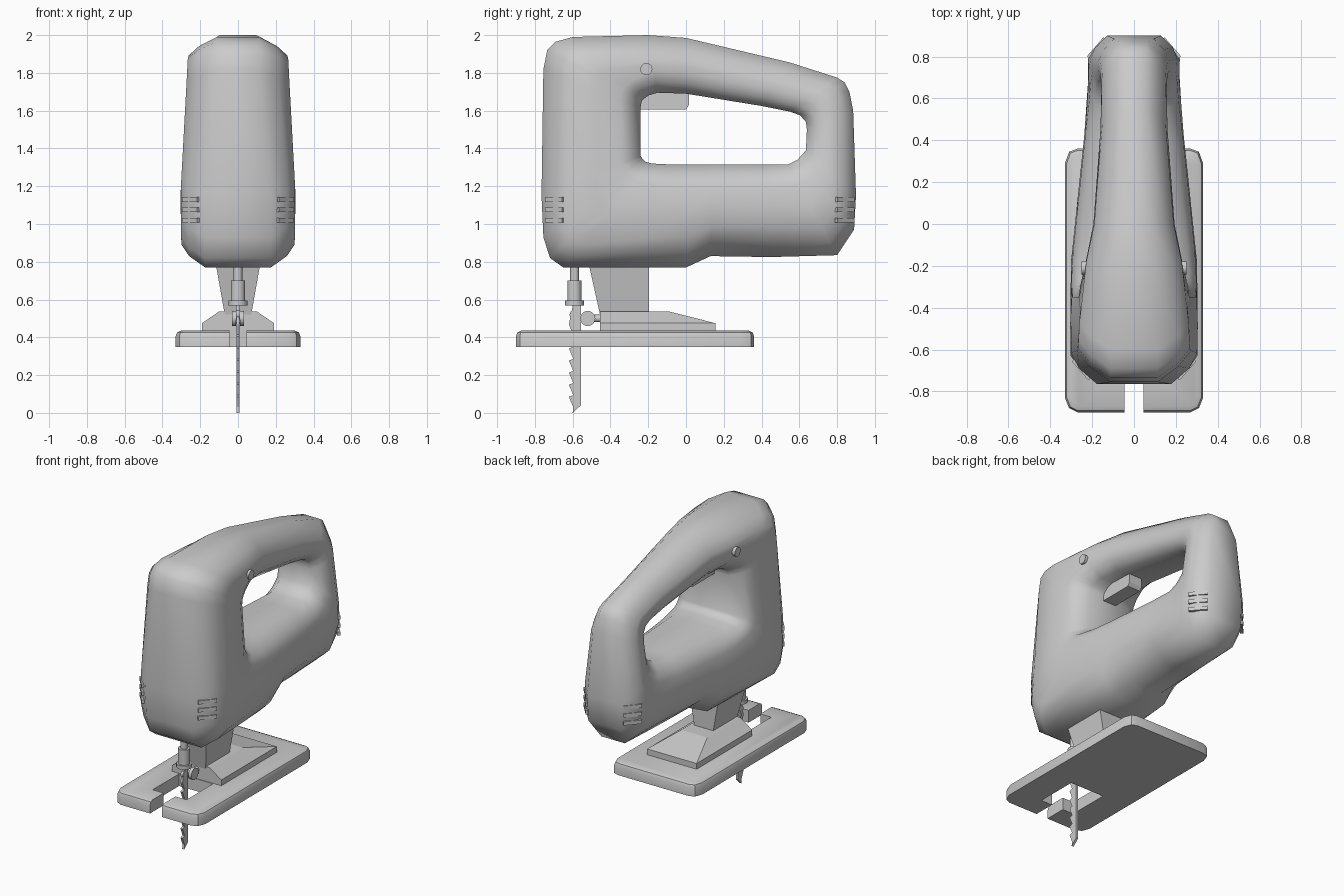
import bpy, bmesh, math
from mathutils import Vector, Matrix

cube = bpy.data.objects.get("Cube")
if cube:
    bpy.data.objects.remove(cube, do_unlink=True)

grey = bpy.data.materials.new("plain grey")
grey.use_nodes = True
COLOUR = (0.6, 0.6, 0.6, 1)
grey.diffuse_color = COLOUR
grey.node_tree.nodes["Principled BSDF"].inputs["Base Color"].default_value = COLOUR


def finish(name, bm, smooth=None):
    bmesh.ops.recalc_face_normals(bm, faces=bm.faces)
    mesh = bpy.data.meshes.new(name)
    bm.to_mesh(mesh)
    bm.free()
    mesh.materials.append(grey)
    obj = bpy.data.objects.new(name, mesh)
    bpy.context.collection.objects.link(obj)
    if smooth:
        bpy.ops.object.select_all(action='DESELECT')
        obj.select_set(True)
        bpy.context.view_layer.objects.active = obj
        bpy.ops.object.shade_smooth_by_angle(angle=math.radians(smooth))
    return obj


def loft(name, rings):
    """Closed solid through rings of equal point count."""
    bm = bmesh.new()
    loops = [[bm.verts.new(p) for p in ring] for ring in rings]
    n = len(loops[0])
    for a, b in zip(loops, loops[1:]):
        for i in range(n):
            j = (i + 1) % n
            bm.faces.new((a[i], a[j], b[j], b[i]))
    bm.faces.new(loops[0])
    bm.faces.new(loops[-1])
    return finish(name, bm)


def rect(hx, y0, y1, z):
    return [(-hx, y0, z), (hx, y0, z), (hx, y1, z), (-hx, y1, z)]


def side_plate(name, profile, hx):
    return loft(name, [[(x, y, z) for y, z in profile] for x in (-hx, hx)])


def cylinder(name, centre, radius, length, axis='Z', sides=20):
    bm = bmesh.new()
    turn = Matrix.Rotation(math.pi / 2, 4, {'X': 'Y', 'Y': 'X'}.get(axis, 'Z'))
    bmesh.ops.create_cone(bm, cap_ends=True, segments=sides, radius1=radius,
                          radius2=radius, depth=length,
                          matrix=Matrix.Translation(centre) @ turn)
    return finish(name, bm, 40)


def ramp(t, stops):
    for (a, va), (b, vb) in zip(stops, stops[1:]):
        if t <= b:
            return va + (vb - va) * max(0, (t - a) / (b - a))
    return stops[-1][1]


def half_width(p):
    """Body half width: broad motor housing, slim tapering handle."""
    low = ramp(p.x, [(-0.2, 0.305), (0.6, 0.22)])
    high = ramp(p.x, [(-0.6, 0.268), (-0.28, 0.25), (0, 0.19), (0.55, 0.135)])
    return ramp(p.y, [(0.9, low - 0.005), (1.15, low), (1.83, high)])


# Housing silhouette paired with the grip opening, as (y, z)
outline = [(-.6, 1.99), (-.69, 1.965), (-.735, 1.92), (-.755, 1.82), (-.765, 1.15),
           (-.755, .93), (-.72, .82), (-.65, .77), (-.3, .77), (0, .77), (.13, .83),
           (.45, .825), (.8, .835), (.89, .97), (.9, 1.15), (.885, 1.6), (.865, 1.7),
           (.84, 1.75), (.8, 1.775), (.55, 1.855), (0, 1.985), (-.2, 2)]
opening = [(-.2, 1.68), (-.22, 1.665), (-.235, 1.65), (-.24, 1.62), (-.24, 1.36),
           (-.23, 1.345), (-.215, 1.33), (-.18, 1.32), (-.08, 1.315), (.05, 1.315),
           (.15, 1.315), (.4, 1.315), (.54, 1.315), (.59, 1.34), (.635, 1.39),
           (.64, 1.5), (.635, 1.54), (.605, 1.575), (.55, 1.595), (.4, 1.625),
           (0, 1.69), (-.15, 1.695)]


def body_column(o, h):
    """Half section from the silhouette across the side to the opening."""
    o, h = Vector(o), Vector(h)
    span = (h - o).length
    way = (h - o) / span
    outer = min(0.16, span * 0.42)
    inner = min(0.12, span * 0.38)
    edge = 0.42 if o.y > 1.7 or (o.x > 0.1 and o.y < 0.9) else 0.58
    steps = [(0, edge), (outer / 2, (edge + 1.15) / 2), (outer, 1),
             ((outer + span - inner) / 2, 1), (span - inner, 1),
             (span - inner / 2, 0.9), (span, 0.6)]
    column = []
    for d, k in steps:
        p = o + way * d
        column.append((half_width(p) * k, p.x, p.y))
    return column


bm = bmesh.new()
columns = []
for o, h in zip(outline, opening):
    half = body_column(o, h)
    ring = half + [(-x, y, z) for x, y, z in reversed(half)]
    columns.append([bm.verts.new(p) for p in ring])
for a, b in zip(columns, columns[1:] + columns[:1]):
    for i in range(len(a)):
        j = (i + 1) % len(a)
        bm.faces.new((a[i], a[j], b[j], b[i]))
finish("housing", bm, 50)

# Vent ribs on the front and rear corners
for end, y, x, turn in (("front", -0.695, 0.25, 49), ("rear", 0.84, 0.178, -49)):
    for side in (-1, 1):
        for i in range(3):
            bm = bmesh.new()
            place = (Matrix.Translation((side * x, y, 1.02 + i * 0.055))
                     @ Matrix.Rotation(math.radians(side * turn), 4, 'Z')
                     @ Matrix.Diagonal((0.12, 0.02, 0.025, 1)))
            bmesh.ops.create_cube(bm, size=1, matrix=place)
            finish(end + "_vent_rib", bm)

# Trigger and lock button
side_plate("trigger", [(-.26, 1.605), (0, 1.605), (.015, 1.63), (.015, 1.71), (-.26, 1.71)], 0.05)
cylinder("lock_button", (0, -0.21, 1.82), 0.032, 0.5, 'X')

# Neck and mounting block
loft("neck", [rect(0.07, -0.455, -0.195, 0.52), rect(0.118, -0.515, -0.195, 0.79)])
loft("mounting_block", [rect(0.19, -0.455, 0.155, 0.42), rect(0.19, -0.455, 0.155, 0.475),
                        rect(0.1, -0.455, -0.09, 0.537)])

# Sole plate with a stepped slot for the blade
half = [(.045, -.9), (.27, -.9), (.31, -.88), (.33, -.83), (.33, .29), (.31, .345), (.27, .36)]
slot = [(.13, -.46), (.13, -.75), (.045, -.75)]
right = slot + half
shape = right + [(-x, y) for x, y in reversed(right)]
bm = bmesh.new()
base = bm.faces.new([bm.verts.new((x, y, 0.35)) for x, y in shape])
lifted = bmesh.ops.extrude_face_region(bm, geom=[base])["geom"]
bmesh.ops.translate(bm, vec=(0, 0, 0.085),
                    verts=[v for v in lifted if isinstance(v, bmesh.types.BMVert)])
rim = []
for e in bm.edges:
    mid = (e.verts[0].co + e.verts[1].co) / 2
    if min(v.co.z for v in e.verts) > 0.4 and (abs(mid.x) > 0.2 or mid.y > 0.3 or mid.y < -0.85):
        rim.append(e)
bmesh.ops.bevel(bm, geom=rim, offset=0.028, segments=2, profile=0.5, affect='EDGES')
finish("sole_plate", bm, 30)

# Plunger and blade clamp
cylinder("plunger", (0, -0.59, 0.74), 0.023, 0.12)
cylinder("blade_clamp", (0, -0.59, 0.645), 0.038, 0.11)
cylinder("clamp_collar", (0, -0.59, 0.582), 0.05, 0.026)

# Guide roller on its arm
cylinder("roller_arm", (0, -0.47, 0.5), 0.02, 0.08, 'Y')
for side in (-1, 1):
    cylinder("roller_flange", (side * 0.022, -0.52, 0.5), 0.04, 0.022, 'X')
cylinder("roller_core", (0, -0.52, 0.5), 0.03, 0.04, 'X')
cylinder("blade_pin", (0, -0.59, 0.52), 0.026, 0.02, 'X')

# Toothed blade
teeth = []
for i in range(7):
    z = 0.03 + i * 0.064
    teeth += [(-0.597, z), (-0.62, z + 0.055)]
side_plate("blade", [(-.6, 0), (-.557, .04), (-.557, .58), (-.597, .58)] + teeth[::-1], 0.008)
